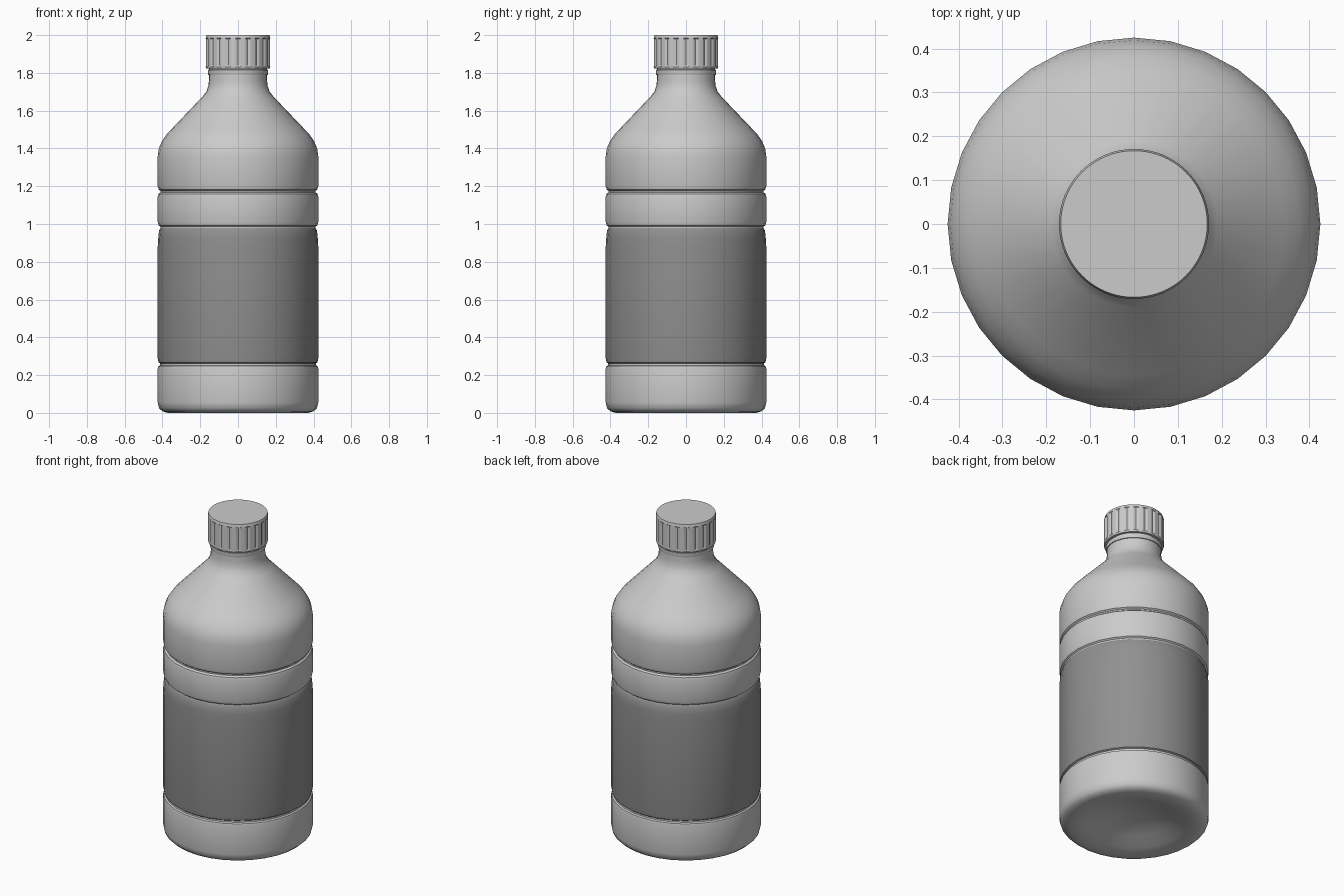
import bpy, bmesh, math

if "Cube" in bpy.data.objects:
    bpy.data.objects.remove(bpy.data.objects["Cube"])


def lathe(name, profile, segs=32, radius_fn=None, angle=35):
    """Spin (r, z) points around z; r = 0 becomes a single pole vertex."""
    bm = bmesh.new()
    rings = []
    for k, (r, z) in enumerate(profile):
        if r == 0:
            rings.append([bm.verts.new((0, 0, z))] * segs)
            continue
        ring = []
        for i in range(segs):
            a = 2 * math.pi * i / segs
            rr = radius_fn(k, i, r) if radius_fn else r
            ring.append(bm.verts.new((rr * math.cos(a), rr * math.sin(a), z)))
        rings.append(ring)
    for lo, hi in zip(rings, rings[1:]):
        for i in range(segs):
            j = (i + 1) % segs
            quad = list(dict.fromkeys((lo[i], lo[j], hi[j], hi[i])))
            bm.faces.new(quad)
    mesh = bpy.data.meshes.new(name)
    bm.to_mesh(mesh)
    bm.free()
    ob = bpy.data.objects.new(name, mesh)
    bpy.context.collection.objects.link(ob)
    bpy.ops.object.select_all(action='DESELECT')
    ob.select_set(True)
    bpy.context.view_layer.objects.active = ob
    bpy.ops.object.shade_smooth_by_angle(angle=math.radians(angle))
    return ob


# Base with a dished underside, ending in the groove under the label
lathe("bottle_base", [
    (0, .075), (.1, .068), (.2, .043), (.28, .012), (.33, .001), (.37, 0),
    (.4, .008), (.418, .025), (.425, .055), (.425, .235), (.422, .247), (.413, .252), (.413, .262)])

# Label panel, gently drawn in at its ends
label = lathe("label", [
    (.413, .262), (.421, .268), (.425, .29), (.425, .88), (.422, .93), (.418, .965), (.411, .978)])
mat = bpy.data.materials.new("label_dark")
mat.diffuse_color = (.28, .28, .28, 1)
mat.use_nodes = True
mat.node_tree.nodes["Principled BSDF"].inputs["Base Color"].default_value = mat.diffuse_color
label.data.materials.append(mat)

# Grip ring, upper body, shoulder and neck
lathe("bottle_upper", [
    (.411, .978), (.411, .986), (.42, .993), (.425, 1.01), (.425, 1.145), (.421, 1.16),
    (.411, 1.168), (.411, 1.176), (.42, 1.183), (.425, 1.2), (.425, 1.36), (.419, 1.4),
    (.404, 1.437), (.378, 1.475), (.345, 1.51), (.19, 1.672), (.168, 1.7), (.157, 1.73),
    (.154, 1.76), (.154, 1.83)])

# Tamper ring below the cap
lathe("tamper_ring", [(.152, 1.788), (.158, 1.79), (.16, 1.8), (.16, 1.815), (.152, 1.818)])


# Screw cap with narrow vertical grooves
def grooves(k, i, r):
    return r - .006 if k in (3, 4) and i % 4 == 0 else r


lathe("cap", [
    (.15, 1.822), (.168, 1.822), (.171, 1.832), (.171, 1.838), (.171, 1.98), (.171, 1.984),
    (.167, 2.0), (0, 2.0)], segs=80, radius_fn=grooves, angle=25)
